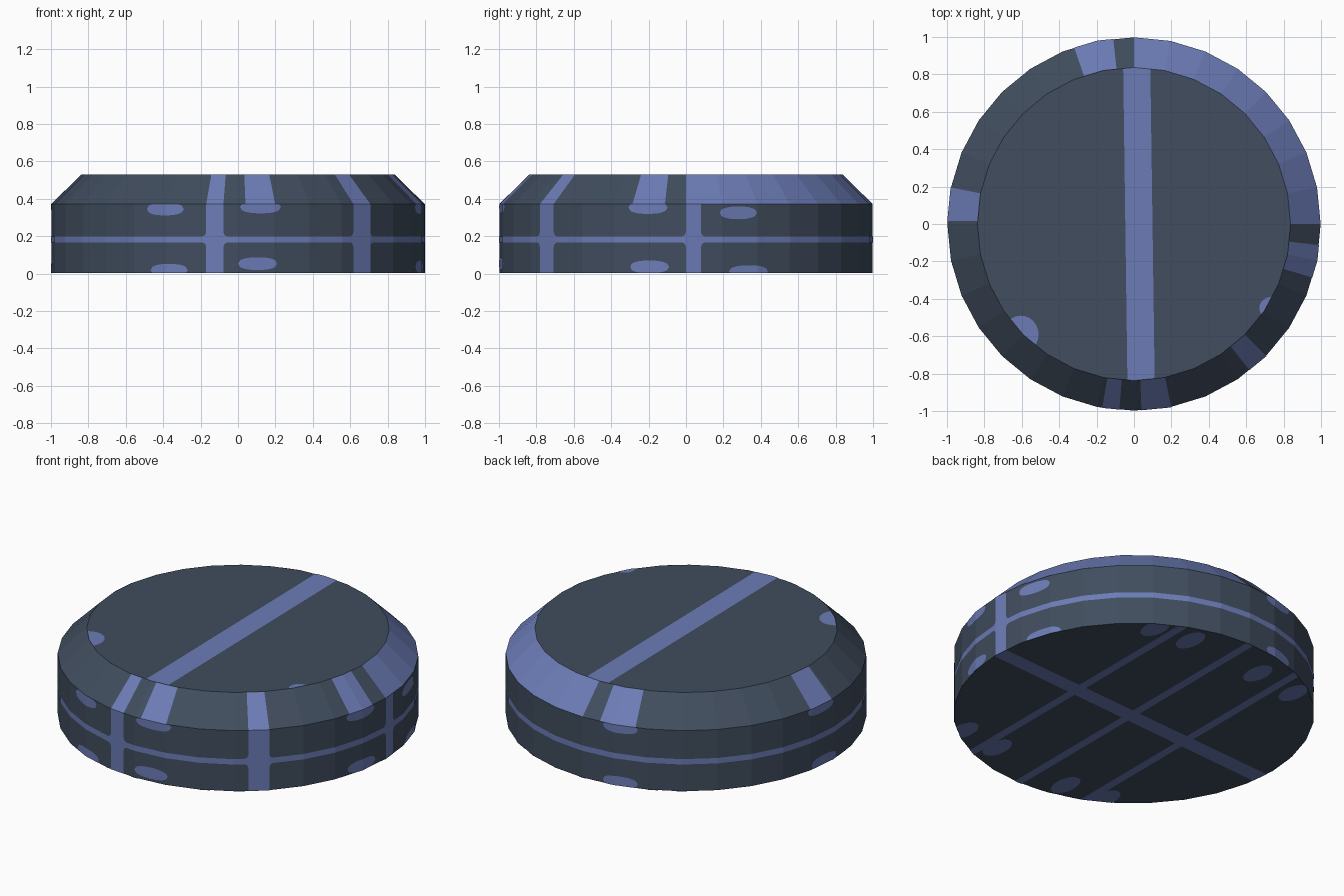
import bpy, bmesh, math
from mathutils import Vector

if "Cube" in bpy.data.objects:
    bpy.data.objects.remove(bpy.data.objects["Cube"])

SIDES, STEP = 32, 360 / 32
RIM_Z, TOP_Z, TOP_R = 0.372, 0.53, 0.837
BASE_Z, LIFT = 0.002, 0.002


def material(name, rgb):
    m = bpy.data.materials.new(name)
    m.diffuse_color = (*rgb, 1)
    m.use_nodes = True
    m.node_tree.nodes["Principled BSDF"].inputs["Base Color"].default_value = m.diffuse_color
    return m


SLATE = material("dark slate", (0.052, 0.074, 0.112))
BLUE = material("muted blue", (0.150, 0.202, 0.470))


def finish(name, bm, mats):
    me = bpy.data.meshes.new(name)
    bm.to_mesh(me)
    bm.free()
    for m in mats:
        me.materials.append(m)
    ob = bpy.data.objects.new(name, me)
    bpy.context.collection.objects.link(ob)
    return ob


def surface(deg, z, lift=0.0):
    """Point on the faceted side of the disc at an angle and height."""
    r = 1 - LIFT
    if z > RIM_Z:
        r = r + (TOP_R - r) * (z - RIM_Z) / (TOP_Z - RIM_Z)
    off = (deg % STEP) - STEP / 2
    r = (r + lift) * math.cos(math.radians(STEP / 2)) / math.cos(math.radians(off))
    a = math.radians(deg)
    return Vector((r * math.cos(a), r * math.sin(a), z))


def side_patch(name, a0, a1, low, high, n=1):
    """Painted patch on the side; low/high give z limits for t in 0..1."""
    cols = {round(a0 + (a1 - a0) * i / n, 4) for i in range(n + 1)}
    cols |= {k * STEP for k in range(-32, 65) if a0 < k * STEP < a1}
    bm = bmesh.new()
    prev = None
    for a in sorted(cols):
        t = (a - a0) / (a1 - a0)
        pair = [bm.verts.new(surface(a, f(t), LIFT)) for f in (low, high)]
        if prev:
            bm.faces.new((prev[0], pair[0], pair[1], prev[1]))
        prev = pair
    bmesh.ops.remove_doubles(bm, verts=bm.verts, dist=1e-5)
    return finish(name, bm, [BLUE])


def band(name, a0, a1, z0, z1):
    side_patch(name, a0, a1, lambda t: z0, lambda t: z1)


def side_spot(name, a0, a1, zc, h):
    """Oval on the wall, clipped by the rim and the base."""
    def half(t):
        return h * max(0, 1 - abs(2 * t - 1) ** 2.3) ** (1 / 2.3)
    side_patch(name, a0, a1, lambda t: max(BASE_Z, zc - half(t)),
               lambda t: min(RIM_Z, zc + half(t)), 20)


def flat_patch(name, outline, z, radius, up=True):
    """Flat painted patch, trimmed to the disc's polygon outline."""
    bm = bmesh.new()
    f = bm.faces.new([bm.verts.new((x, y, z)) for x, y in outline])
    f.normal_update()
    if (f.normal.z > 0) != up:
        f.normal_flip()
    apothem = radius * math.cos(math.radians(STEP / 2))
    for k in range(SIDES):
        a = math.radians((k + 0.5) * STEP)
        n = Vector((math.cos(a), math.sin(a), 0))
        bmesh.ops.bisect_plane(bm, geom=bm.verts[:] + bm.edges[:] + bm.faces[:],
                               plane_co=n * apothem, plane_no=n, clear_outer=True)
    return finish(name, bm, [BLUE])


def oval(cx, cy, rx, ry, n=24):
    return [(cx + rx * math.cos(2 * math.pi * i / n),
             cy + ry * math.sin(2 * math.pi * i / n)) for i in range(n)]


# Disc body: wall, chamfer, caps; the back right chamfer quarter is blue
bm = bmesh.new()
rings = [[bm.verts.new(surface(k * STEP, z)) for k in range(SIDES)]
         for z in (BASE_Z, RIM_Z, TOP_Z)]
for lower, upper in zip(rings, rings[1:]):
    for k in range(SIDES):
        j = (k + 1) % SIDES
        f = bm.faces.new((lower[k], lower[j], upper[j], upper[k]))
        f.material_index = int(upper is rings[2] and k < SIDES // 4)
bm.faces.new(rings[2])
bm.faces.new(rings[0][::-1])
finish("disc_body", bm, [SLATE, BLUE])

# Stripe around the wall
B0, B1 = 0.166, 0.199
band("wall_band", 0, 360, B0, B1)

# Upright wall stripes with softened crossings
for i, (a0, a1) in enumerate([(260.2, 265.5), (308.3, 315), (0, 4.6)]):
    band(f"upright_stripe_{i}", a0, a1, BASE_Z, RIM_Z)
    for s, (c0, c1) in enumerate([(a0 - 1.4, a0), (a1, a1 + 1.4)]):
        def flare(t, s=s):
            d = 1 - t if s == 0 else t
            return 0.024 * (1 - math.sqrt(max(0, 1 - (1 - d) ** 2)))
        side_patch(f"crossing_{i}_{s}", c0, c1, lambda t: B0 - flare(t),
                   lambda t: B1 + flare(t), 5)

# Chamfer marks
for i, (a0, a1) in enumerate([(260.2, 265.5), (272.3, 281.5), (308.3, 315),
                              (343.3, 353.5), (96.4, 108.7), (168.7, 179)]):
    band(f"chamfer_mark_{i}", a0, a1, RIM_Z, TOP_Z)

# Oval spots on the wall: start angle, end angle, centre height
for i, (a0, a1, zc) in enumerate([
        (240.7, 253.1, 0.345), (270.6, 283.3, 0.356), (242, 254.3, 0.018),
        (270, 282.1, 0.053), (342, 354.3, 0.353), (10.4, 22.3, 0.325),
        (342.5, 354.8, 0.036), (13.3, 26.1, 0.010), (97.5, 109.5, 0.357),
        (97.5, 109.5, 0.025), (167.5, 179.7, 0.357), (169, 181.5, 0.025)]):
    side_spot(f"wall_spot_{i}", a0, a1, zc, 0.034)

# Top stripe and spots
ZT = TOP_Z + LIFT
flat_patch("top_stripe", [(-0.033, -1), (0.113, -1), (0.085, 1), (-0.06, 1)], ZT, TOP_R)
flat_patch("top_spot_left", oval(-0.605, -0.59, 0.095, 0.1), ZT, TOP_R)
flat_patch("top_spot_right", oval(0.735, -0.45, 0.065, 0.06), ZT, TOP_R)

# Underside stripes and spots
UR = 1 - LIFT
flat_patch("under_main_stripe", [(-1.1, -0.155), (1.1, -0.003), (1.1, 0.09), (-1.1, -0.05)],
           0, UR, False)
for i, x in enumerate((-0.41, 0, 0.41)):
    y = 0.07 * x - 0.025
    for s in (-1, 1):
        flat_patch(f"under_cross_stripe_{i}_{s}",
                   [(x - 0.025, y + s * 0.03), (x + 0.025, y + s * 0.03),
                    (x + 0.025, s * 1.1), (x - 0.025, s * 1.1)], 0, UR, False)
for i, (x, y) in enumerate([(-0.24, 0.78), (-0.53, 0.74), (0.6, -0.75), (0.336, -0.776),
                            (-0.22, -0.85), (-0.484, -0.82), (0.517, 0.80), (0.28, 0.82)]):
    flat_patch(f"under_spot_{i}", oval(x, y, 0.06, 0.105), 0, UR, False)
